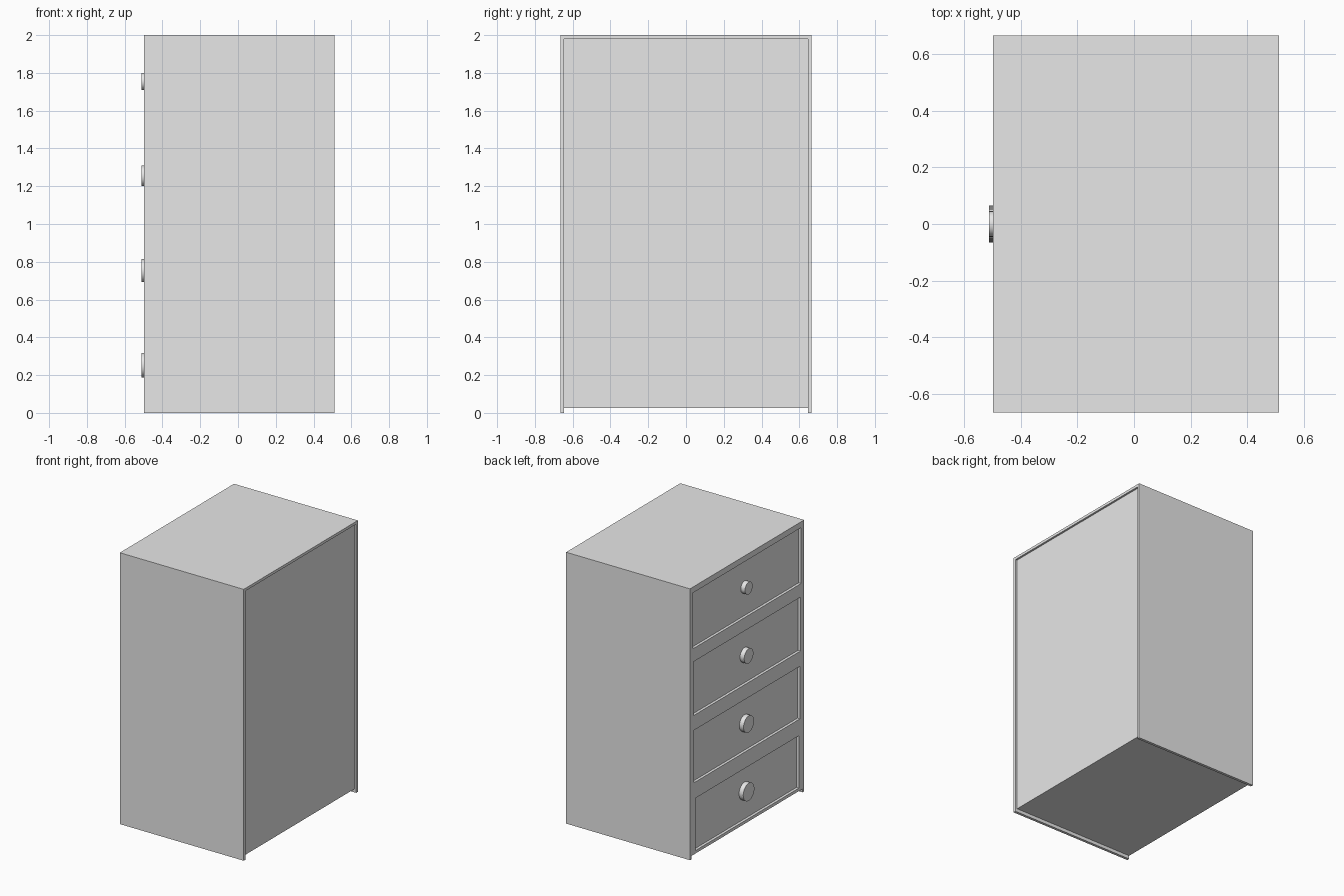
import bpy
import bmesh
from math import radians
from mathutils import Matrix

cube = bpy.data.objects.get("Cube")
if cube:
    bpy.data.objects.remove(cube, do_unlink=True)

grey = bpy.data.materials.new("light_grey")
grey.use_nodes = True
grey.diffuse_color = (0.8, 0.8, 0.8, 1)
grey.node_tree.nodes["Principled BSDF"].inputs["Base Color"].default_value = (0.8, 0.8, 0.8, 1)

FRONT, BACK = -0.498, 0.512      # drawer side and rear side along x
HALF, HEIGHT = 0.665, 2.0
BOARD = 0.02                     # board thickness
RECESS = FRONT + 0.02            # plane of the drawer fronts
FLOOR = 0.025                    # underside of the cabinet


def make(name, bm):
    mesh = bpy.data.meshes.new(name)
    bm.to_mesh(mesh)
    bm.free()
    obj = bpy.data.objects.new(name, mesh)
    obj.data.materials.append(grey)
    bpy.context.collection.objects.link(obj)
    return obj


def box(name, x, y, z):
    """Box from three (low, high) ranges."""
    bm = bmesh.new()
    bmesh.ops.create_cube(bm, size=1)
    for v in bm.verts:
        v.co = [r[1] if c > 0 else r[0] for r, c in zip((x, y, z), v.co)]
    return make(name, bm)


def knob(name, z, radius):
    depth = 0.034
    bm = bmesh.new()
    place = Matrix.Translation((RECESS - depth / 2, 0, z)) @ Matrix.Rotation(radians(90), 4, "Y")
    bmesh.ops.create_cone(bm, cap_ends=True, segments=32, radius1=radius,
                          radius2=radius, depth=depth, matrix=place)
    obj = make(name, bm)
    bpy.ops.object.select_all(action="DESELECT")
    obj.select_set(True)
    bpy.context.view_layer.objects.active = obj
    bpy.ops.object.shade_smooth_by_angle(angle=radians(30))


def cut(target, cutter):
    mod = target.modifiers.new(cutter.name, "BOOLEAN")
    mod.operation = "DIFFERENCE"
    mod.solver = "EXACT"
    mod.object = cutter
    cutter.hide_render = True
    cutter.hide_set(True)
    cutter.display_type = "WIRE"


# Carcass with raised floor and recessed rear
carcass = box("carcass", (FRONT, BACK), (-HALF, HALF), (0, HEIGHT))
inner = HALF - BOARD
cut(carcass, box("floor_cutter", (-1, 1), (-inner, inner), (-0.1, FLOOR)))
cut(carcass, box("rear_cutter", (BACK - 0.014, 1), (-inner, inner), (-0.1, HEIGHT - BOARD)))

# Drawers from top to bottom: half width, low z, high z, knob height, knob radius
drawers = [
    (0.63, 1.545, 1.957, 1.755, 0.045),
    (0.622, 1.05, 1.447, 1.255, 0.054),
    (0.616, 0.553, 0.94, 0.753, 0.061),
    (0.603, 0.047, 0.433, 0.253, 0.065),
]
for i, (half, low, high, centre, radius) in enumerate(drawers, 1):
    cut(carcass, box(f"drawer_cutter_{i}", (-1, RECESS + 0.02), (-half, half), (low, high)))
    box(f"drawer_front_{i}", (RECESS, RECESS + 0.02), (-half, half), (low, high))
    knob(f"drawer_knob_{i}", centre, radius)
